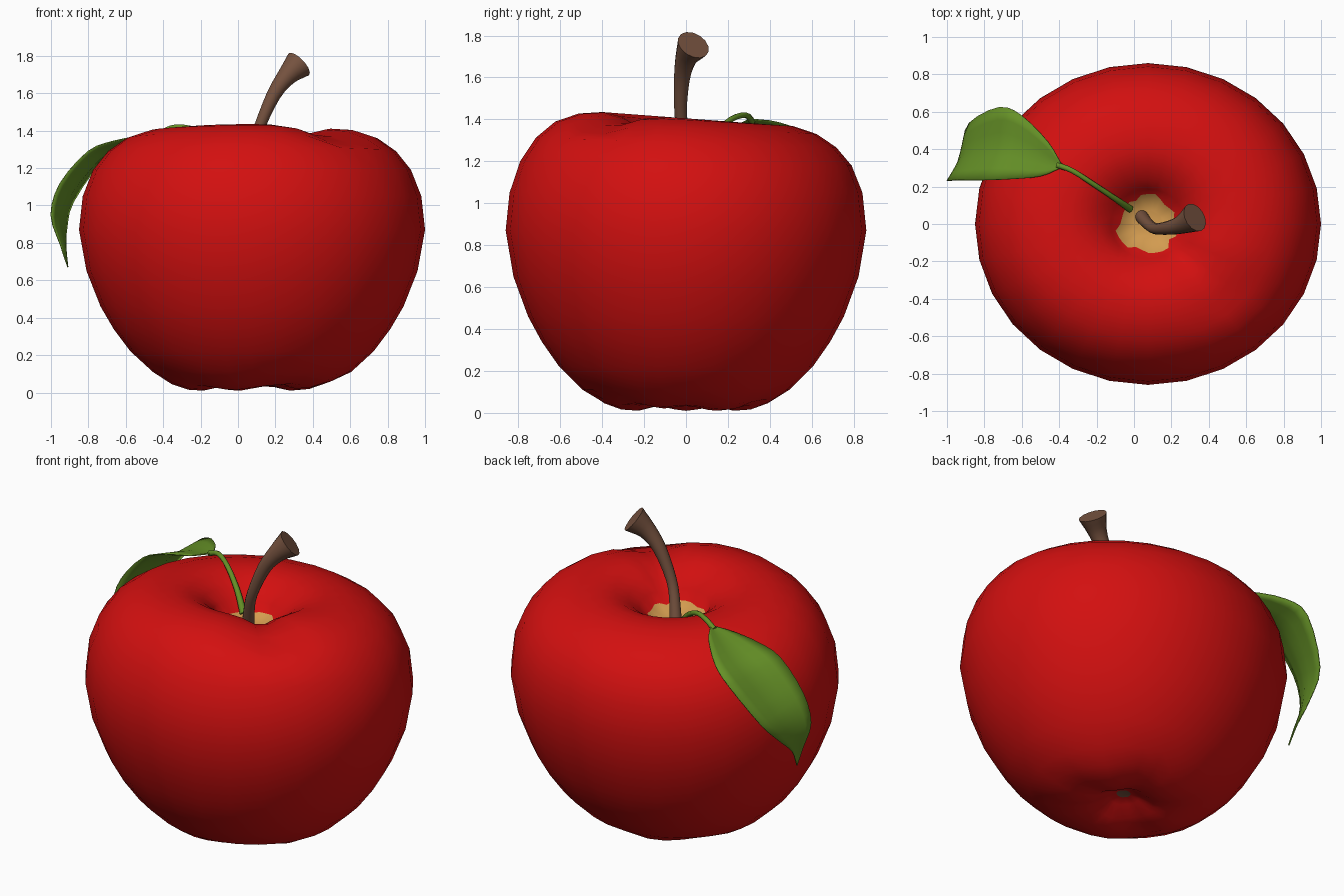
import bpy, bmesh, random
from math import sin, cos, pi, exp
from mathutils import Vector

cube = bpy.data.objects.get("Cube")
if cube:
    bpy.data.objects.remove(cube)
random.seed(4)


def material(name, rgb):
    mat = bpy.data.materials.new(name)
    mat.use_nodes = True
    mat.diffuse_color = (*rgb, 1)
    bsdf = next(n for n in mat.node_tree.nodes if n.type == 'BSDF_PRINCIPLED')
    bsdf.inputs["Base Color"].default_value = (*rgb, 1)
    bsdf.inputs["Roughness"].default_value = 0.6
    return mat


RED = material("apple red", (0.65, 0.005, 0.005))
TAN = material("core tan", (0.65, 0.33, 0.08))
BROWN = material("stem brown", (0.18, 0.085, 0.05))
GREEN = material("leaf green", (0.13, 0.28, 0.02))


def finish(name, bm, mats, angle=1.2, fix_normals=True):
    if fix_normals:
        bmesh.ops.recalc_face_normals(bm, faces=bm.faces)
    mesh = bpy.data.meshes.new(name)
    bm.to_mesh(mesh)
    bm.free()
    for m in mats:
        mesh.materials.append(m)
    obj = bpy.data.objects.new(name, mesh)
    bpy.context.collection.objects.link(obj)
    bpy.ops.object.select_all(action='DESELECT')
    obj.select_set(True)
    bpy.context.view_layer.objects.active = obj
    bpy.ops.object.shade_smooth_by_angle(angle=angle)
    return obj


def bridge(bm, a, b):
    """Quads between two closed rings of vertices."""
    n = len(a)
    return [bm.faces.new((a[i], a[(i + 1) % n], b[(i + 1) % n], b[i])) for i in range(n)]


def spline(pts, steps):
    """Smooth path through points of any dimension."""
    pts = [Vector(p) for p in pts]
    ext = [2 * pts[0] - pts[1]] + pts + [2 * pts[-1] - pts[-2]]
    out = []
    for a, b, c, d in zip(ext, ext[1:], ext[2:], ext[3:]):
        for k in range(steps):
            t = k / steps
            out.append(0.5 * (2 * b + (c - a) * t + (2 * a - 5 * b + 4 * c - d) * t ** 2
                              + (3 * b - a - 3 * c + d) * t ** 3))
    return out + [pts[-1]]


def tube(name, pts, sides, steps, mat):
    """Capped tube along (x, y, z, radius) points."""
    path = spline(pts, steps)
    pos = [p.to_3d() for p in path]
    bm = bmesh.new()
    rings = []
    for i, p in enumerate(path):
        axis = (pos[min(i + 1, len(pos) - 1)] - pos[max(i - 1, 0)]).normalized()
        u = axis.cross(Vector((0, 1, 0))).normalized()
        v = axis.cross(u)
        rings.append([bm.verts.new(pos[i] + p[3] * (u * cos(2 * pi * k / sides) + v * sin(2 * pi * k / sides)))
                      for k in range(sides)])
    for a, b in zip(rings, rings[1:]):
        bridge(bm, a, b)
    bm.faces.new(rings[0])
    bm.faces.new(rings[-1])
    return finish(name, bm, [mat], 0.8)


# Apple body: lathe from the stem cavity over the rim down to the bottom dimple
SEG, CENTRE, DEPTH = 28, 0.075, 0.93
profile = [(.08, 1.19), (.16, 1.23), (.2, 1.285), (.26, 1.34), (.34, 1.385), (.43, 1.405),
           (.55, 1.398), (.67, 1.36), (.77, 1.29), (.85, 1.19), (.905, 1.05), (.925, .87),
           (.885, .65), (.81, .46), (.74, .34), (.65, .22), (.53, .11), (.43, .045),
           (.34, .015), (.26, .01), (.17, .03), (.09, .08), (.04, .1)]
CORE_RING = 1
bm = bmesh.new()
rings = []
for j, (r, z) in enumerate(profile):
    ring = []
    for k in range(SEG):
        a = 2 * pi * k / SEG
        notch = exp(-((a - 1.75 * pi) / 0.28) ** 2)
        top = min(1, max(0, (z - 1.1) / 0.25))
        low = max(0, 1 - z / 0.2) * min(1, r / 0.25)
        rr = r * (1 + random.uniform(-.13, .13)) if j == CORE_RING else r
        zz = z - top * (0.03 * sin(a) + 0.055 * notch * min(1, r / 0.3) * (r < 0.7))
        zz += low * (0.012 * (1 + cos(5 * a)) + 0.03 * notch) * (r < 0.5)
        ring.append(bm.verts.new((CENTRE + rr * cos(a), DEPTH * rr * sin(a), zz)))
    rings.append(ring)
for j, (a, b) in enumerate(zip(rings, rings[1:])):
    for f in bridge(bm, a, b):
        f.material_index = 1 if j < CORE_RING else 0
bm.faces.new(rings[0]).material_index = 1
bm.faces.new(rings[-1]).material_index = 2
finish("apple_body", bm, [RED, TAN, BROWN], 1.6)

# Stem flaring to a slanted cut end
tube("stem", [(.04, .04, 1.17, .036), (.075, 0, 1.3, .031), (.115, -.025, 1.42, .03),
              (.19, -.02, 1.59, .038), (.26, 0, 1.69, .052), (.325, .035, 1.755, .08)], 14, 3, BROWN)

# Thin stalk from the cavity over the rim
tube("leaf_stalk", [(-.02, .08, 1.22, .02), (-.1, .135, 1.32, .016), (-.22, .215, 1.4, .014),
                    (-.33, .285, 1.42, .014), (-.41, .315, 1.39, .016)], 8, 3, GREEN)

# Leaf: two edge curves bridged by a slightly sunken midrib
far_edge = [(-.39, .325, 1.4), (-.46, .44, 1.385), (-.6, .58, 1.33), (-.72, .625, 1.25),
            (-.88, .54, 1.02), (-.915, .41, .88), (-.92, .3, .78), (-.91, .24, .67)]
near_edge = [(-.39, .3, 1.4), (-.5, .255, 1.375), (-.66, .24, 1.345), (-.8, .235, 1.29),
             (-.95, .235, 1.12), (-1, .23, .95), (-.95, .235, .79), (-.91, .235, .67)]
ACROSS = 6
bm = bmesh.new()
rows = []
for f, n in zip(spline(far_edge, 3), spline(near_edge, 3)):
    width = (f - n).length
    inward = Vector((0.6, -0.3, -0.6)).normalized()
    rows.append([bm.verts.new(f.lerp(n, k / ACROSS) + inward * 0.08 * width * (1 - abs(2 * k / ACROSS - 1)))
                 for k in range(ACROSS + 1)])
for a, b in zip(rows, rows[1:]):
    for k in range(ACROSS):
        bm.faces.new((a[k], b[k], b[k + 1], a[k + 1]))
leaf = finish("leaf", bm, [GREEN], 1.2, False)
solid = leaf.modifiers.new("thickness", 'SOLIDIFY')
solid.thickness = 0.006
solid.offset = 0
